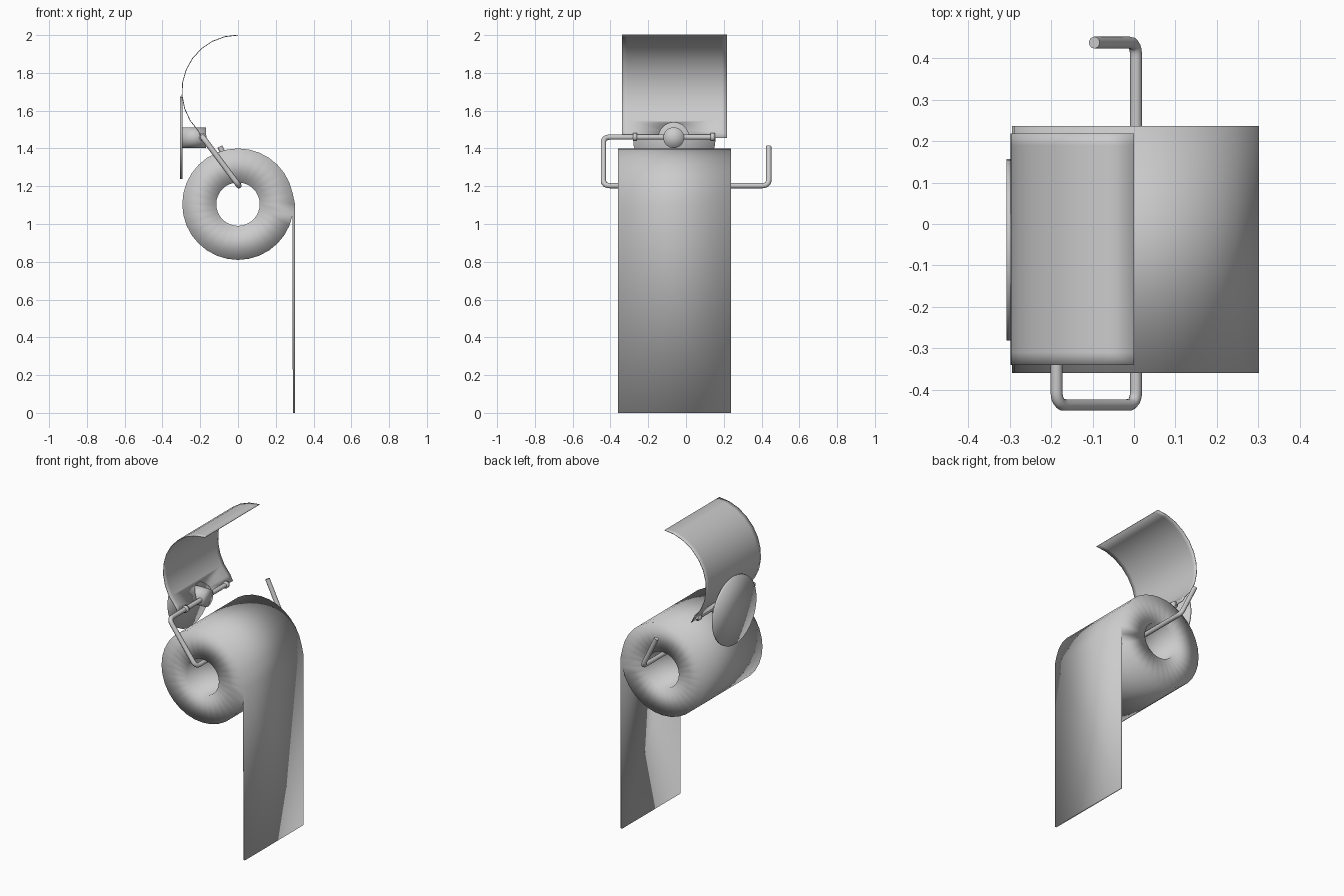
import bpy, bmesh
from math import sin, cos, pi, radians
from mathutils import Vector, Matrix

cube = bpy.data.objects.get("Cube")
if cube:
    bpy.data.objects.remove(cube)

grey = bpy.data.materials.new("plain grey")
grey.use_nodes = True
grey.diffuse_color = (0.6, 0.6, 0.6, 1)
grey.node_tree.nodes["Principled BSDF"].inputs["Base Color"].default_value = (0.6, 0.6, 0.6, 1)


def finish(name, bm):
    bmesh.ops.recalc_face_normals(bm, faces=bm.faces)
    mesh = bpy.data.meshes.new(name)
    bm.to_mesh(mesh)
    bm.free()
    mesh.materials.append(grey)
    mesh.shade_smooth()
    obj = bpy.data.objects.new(name, mesh)
    bpy.context.collection.objects.link(obj)
    return obj


def x_cylinder(name, x0, x1, radius, y, z):
    bm = bmesh.new()
    place = Matrix.Translation(((x0 + x1) / 2, y, z)) @ Matrix.Rotation(pi / 2, 4, 'Y')
    bmesh.ops.create_cone(bm, cap_ends=True, cap_tris=True, segments=32, radius1=radius,
                          radius2=radius, depth=x1 - x0, matrix=place)
    return finish(name, bm)


# Paper roll with its hanging sheet, one smooth skin
FRONT, BACK, SEG = -0.36, 0.237, 32
bm = bmesh.new()


def ring(radius, y):
    return [bm.verts.new((radius * cos(2 * pi * i / SEG), y, 1.105 + radius * sin(2 * pi * i / SEG)))
            for i in range(SEG)]


of, ob = ring(0.295, FRONT), ring(0.295, BACK)
nf, nb = ring(0.115, FRONT), ring(0.115, BACK)
for i in range(SEG):
    j = (i + 1) % SEG
    bm.faces.new((of[i], of[j], nf[j], nf[i]))
    bm.faces.new((ob[i], ob[j], nb[j], nb[i]))
    bm.faces.new((nf[i], nf[j], nb[j], nb[i]))
    if j:
        bm.faces.new((of[i], of[j], ob[j], ob[i]))
of[0].co.x = ob[0].co.x = 0.302
outf, outb, inf, inb = [bm.verts.new((x, y, 0)) for x in (0.302, 0.29) for y in (FRONT, BACK)]
for quad in ((of[0], ob[0], outb, outf), (of[-1], ob[-1], inb, inf), (outf, outb, inb, inf),
             (of[0], of[-1], inf, outf), (ob[0], ob[-1], inb, outb)):
    bm.faces.new(quad)
finish("paper_roll", bm)

# Curved cover, thin and notched around the wall stem
arc = [(0.297 * cos(radians(90 + 13.5 * k)), 1.703 + 0.297 * sin(radians(90 + 13.5 * k)))
       for k in range(11)] + [(-0.19, 1.455)]
bm = bmesh.new()
rows = [[bm.verts.new((x, y, z)) for x, z in arc] for y in (-0.34, -0.31, 0.19, 0.218)]
for a, b in zip(rows, rows[1:]):
    for k in range(len(arc) - 1):
        bm.faces.new((a[k], a[k + 1], b[k + 1], b[k]))
cover = finish("cover", bm)
cutter = x_cylinder("cover_cutter", -0.45, -0.1, 0.08, -0.065, 1.457)
shell = cover.modifiers.new("thickness", 'SOLIDIFY')
shell.thickness, shell.offset = 0.004, 0
cut = cover.modifiers.new("notch", 'BOOLEAN')
cut.operation, cut.object, cut.solver = 'DIFFERENCE', cutter, 'EXACT'
bpy.context.view_layer.objects.active = cover
for mod in ("thickness", "notch"):
    bpy.ops.object.modifier_apply(modifier=mod)
bpy.data.objects.remove(cutter)

# Wall plate and stem
x_cylinder("wall_plate", -0.308, -0.295, 0.219, -0.062, 1.457)
x_cylinder("stem", -0.297, -0.17, 0.055, -0.065, 1.457)

# Bent wire: hinge rod, front arm, roll axle and raised rear arm
corners = [Vector(p) for p in ((-0.187, 0.15, 1.46), (-0.187, -0.437, 1.46), (0.005, -0.437, 1.203),
                               (0.005, 0.438, 1.203), (-0.096, 0.438, 1.41))]
path = [corners[0]]
for a, c, b in zip(corners, corners[1:], corners[2:]):
    p, q = c + (a - c).normalized() * 0.035, c + (b - c).normalized() * 0.035
    path += [p.lerp(c, t / 6).lerp(c.lerp(q, t / 6), t / 6) for t in range(7)]
path.append(corners[-1])
curve = bpy.data.curves.new("wire_holder", 'CURVE')
curve.dimensions = '3D'
curve.bevel_depth, curve.bevel_resolution, curve.use_fill_caps = 0.0145, 3, True
spline = curve.splines.new('POLY')
spline.points.add(len(path) - 1)
for point, co in zip(spline.points, path):
    point.co = (*co, 1)
spline.use_smooth = True
curve.materials.append(grey)
bpy.context.collection.objects.link(bpy.data.objects.new("wire_holder", curve))

# Collars that hold the cover on the hinge rod
for name, y in (("front_collar", -0.27), ("rear_collar", 0.142)):
    bm = bmesh.new()
    place = Matrix.Translation((-0.187, y, 1.46)) @ Matrix.Rotation(pi / 2, 4, 'X')
    bmesh.ops.create_cone(bm, cap_ends=True, segments=16, radius1=0.021, radius2=0.021,
                          depth=0.022, matrix=place)
    finish(name, bm)
